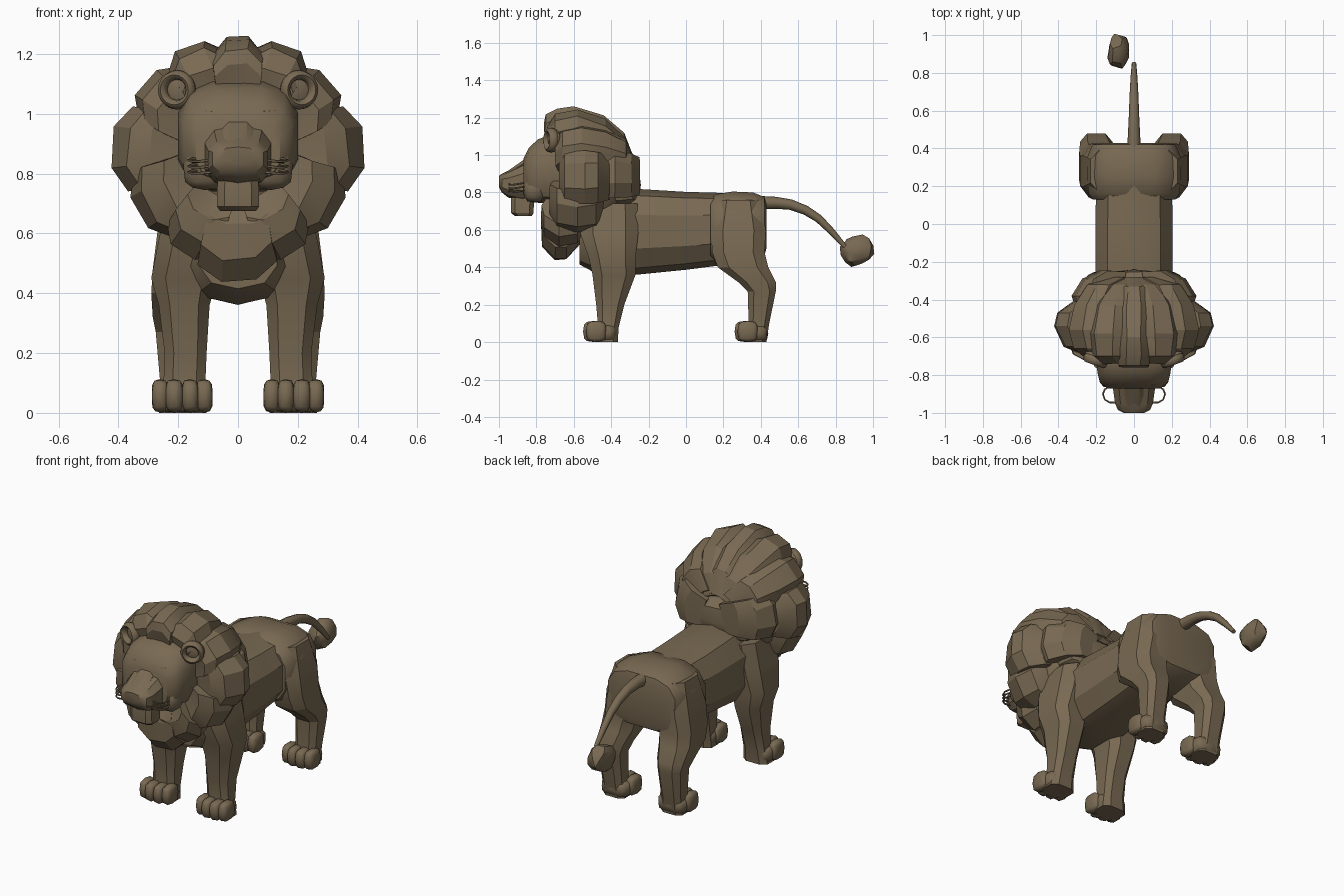
import bpy, bmesh, math, random
from mathutils import Matrix, Vector

random.seed(4)
cube = bpy.data.objects.get("Cube")
if cube:
    bpy.data.objects.remove(cube)

COLOR = (0.19, 0.142, 0.085, 1)
fur = bpy.data.materials.new("tawny_brown")
fur.use_nodes = True
fur.diffuse_color = COLOR
bsdf = fur.node_tree.nodes["Principled BSDF"]
bsdf.inputs["Base Color"].default_value = COLOR
bsdf.inputs["Roughness"].default_value = 0.8


def finish(name, bm, mirror=False, angle=30, bevel=0):
    bmesh.ops.recalc_face_normals(bm, faces=bm.faces)
    for f in bm.faces:
        f.smooth = True
    me = bpy.data.meshes.new(name)
    bm.to_mesh(me)
    bm.free()
    me.set_sharp_from_angle(angle=math.radians(angle))
    me.materials.append(fur)
    ob = bpy.data.objects.new(name, me)
    bpy.context.scene.collection.objects.link(ob)
    if bevel:
        b = ob.modifiers.new("soft_edges", "BEVEL")
        b.width, b.segments = bevel, 2
    if mirror:
        m = ob.modifiers.new("other_side", "MIRROR")
        m.use_mirror_merge = False
    return ob


def skin(bm, rings, closed=True):
    """Bridge equal rings of vertices and cap both ends."""
    n = len(rings[0])
    for a, b in zip(rings, rings[1:]):
        for i in range(n):
            j = (i + 1) % n
            bm.faces.new((a[i], a[j], b[j], b[i]))
    bm.faces.new(rings[0])
    bm.faces.new(rings[-1])


def loft(name, axis, sections, n=8, boxy=0.8, **kw):
    """Sections: (height along axis, centre u, centre v, half u, half v)."""
    bm = bmesh.new()
    rings = []
    for h, cu, cv, hu, hv in sections:
        ring = []
        for i in range(n):
            a = (i + 0.5) * math.tau / n
            c, s = math.cos(a), math.sin(a)
            k = math.cos(math.pi / n) ** boxy
            u = cu + hu * math.copysign(abs(c) ** boxy, c) / k
            v = cv + hv * math.copysign(abs(s) ** boxy, s) / k
            ring.append(bm.verts.new((u, v, h) if axis == "z" else (u, h, v)))
        rings.append(ring)
    skin(bm, rings)
    return finish(name, bm, **kw)


def blob(bm, at, size, boxy=0.8, jitter=0.0, tilt=(0, 0, 0), detail=2):
    """Faceted rounded lump."""
    verts = bmesh.ops.create_icosphere(bm, subdivisions=detail, radius=1)["verts"]
    rot = Matrix.Rotation(tilt[0], 3, "X") @ Matrix.Rotation(tilt[1], 3, "Y") @ Matrix.Rotation(tilt[2], 3, "Z")
    for v in verts:
        p = Vector([math.copysign(abs(c) ** boxy, c) * s for c, s in zip(v.co, size)])
        p *= 1 + random.uniform(-jitter, jitter)
        v.co = rot @ p + Vector(at)


def lump(name, at, size, mirror=False, angle=30, **kw):
    bm = bmesh.new()
    blob(bm, at, size, **kw)
    return finish(name, bm, mirror, angle)


def tube(name, points, radii, n=8, mirror=False):
    """Tapered tube along a path."""
    bm = bmesh.new()
    pts = [Vector(p) for p in points]
    rings = []
    for i, p in enumerate(pts):
        d = (pts[min(i + 1, len(pts) - 1)] - pts[max(i - 1, 0)]).normalized()
        side = Vector((0, 0, 1)).cross(d).normalized()
        up = d.cross(side)
        rings.append([bm.verts.new(p + radii[i] * (side * math.cos(a) + up * math.sin(a)))
                      for a in (k * math.tau / n for k in range(n))])
    skin(bm, rings)
    return finish(name, bm, mirror, 50)


def lock(name, angle, half, profile):
    """Mane lock: a ridged slab fanned around the head's long axis."""
    bm = bmesh.new()
    top = max(r for _, r in profile)
    rings = []
    for t, k in ((-1, 0.84), (-0.5, 0.98), (0.45, 1.0), (1, 0.86)):
        ring = []
        for y, r in profile:
            w = half * t * (0.5 + 0.5 * r / top) + random.uniform(-0.006, 0.006)
            yy = -0.54 + (y + 0.54) * (0.94 + 0.06 * k)
            ring.append(bm.verts.new((w, yy, r * k * random.uniform(0.985, 1.01))))
        rings.append(ring)
    skin(bm, rings)
    bmesh.ops.rotate(bm, verts=bm.verts, matrix=Matrix.Rotation(math.radians(angle), 3, "Y"))
    bmesh.ops.translate(bm, verts=bm.verts, vec=(0, 0, 0.87))
    finish(name, bm, mirror=angle not in (0, 180), angle=25)


# Body
loft("torso", "y", [(-.57, 0, .54, .13, .12), (-.47, 0, .57, .21, .2), (-.26, 0, .59, .205, .22),
                    (0, 0, .595, .205, .2), (.2, 0, .605, .2, .185)], n=10)
loft("rump", "y", [(.13, 0, .6, .22, .16), (.16, 0, .605, .24, .185), (.25, 0, .61, .25, .195),
                   (.36, 0, .615, .245, .185), (.42, 0, .62, .22, .155), (.43, 0, .62, .18, .12)],
     n=12, boxy=0.65, angle=40)

# Legs
loft("front_legs", "z", [(.74, .12, -.41, .11, .15), (.58, .15, -.41, .115, .155), (.45, .18, -.395, .11, .125),
                         (.36, .18, -.385, .085, .115), (.2, .175, -.405, .07, .075),
                         (.08, .18, -.415, .07, .055), (0, .185, -.425, .08, .06)], boxy=0.65, mirror=True)
loft("rear_legs", "z", [(.76, .13, .28, .1, .11), (.6, .16, .28, .11, .147), (.48, .18, .28, .105, .14),
                        (.4, .19, .305, .1, .135), (.32, .2, .38, .085, .1), (.27, .2, .405, .075, .075),
                        (.1, .195, .39, .065, .055), (0, .19, .375, .07, .055)],
     boxy=0.65, mirror=True)

# Paws with four toes each
for name, y in (("front_paws", -.55), ("rear_paws", .26)):
    bm = bmesh.new()
    blob(bm, (.187, y + .1, .048), (.088, .08, .048), boxy=0.5)
    for x, back, r in ((.113, .015, .029), (.16, 0, .029), (.213, 0, .031), (.26, .015, .029)):
        blob(bm, (x, y + .055 + back, .057), (r, .055, .056), boxy=0.6)
    finish(name, bm, mirror=True, angle=45)

# Tail and its loose tuft
tube("tail", [(0, .4, .745), (0, .48, .745), (0, .56, .735), (0, .64, .705), (0, .71, .66),
              (0, .78, .59), (0, .85, .51)], [.036, .032, .028, .025, .022, .018, .012])
lump("tail_tuft", (-.083, .915, .49), (.055, .088, .078), jitter=0.1, tilt=(.3, 0, 0))

# Head
loft("head", "y", [(-.55, 0, .91, .19, .17), (-.72, 0, .925, .2, .185), (-.79, 0, .915, .193, .17),
                   (-.84, 0, .9, .18, .14), (-.87, 0, .88, .14, .1)], n=12, boxy=0.65, angle=35)
loft("muzzle", "y", [(-.8, 0, .88, .115, .115), (-.88, 0, .855, .11, .095), (-.95, 0, .845, .1, .07),
                     (-.985, 0, .85, .085, .048), (-1.0, 0, .86, .055, .028)], n=10, boxy=0.7)
loft("nose_bridge", "y", [(-.8, 0, .96, .065, .06), (-.86, 0, .93, .05, .05),
                          (-.96, 0, .885, .05, .025), (-.998, 0, .87, .035, .015)], boxy=0.6)
loft("nose_tip", "z", [(.825, 0, -.975, .012, .018), (.85, 0, -.975, .035, .024),
                       (.875, 0, -.97, .055, .026), (.885, 0, -.965, .045, .02)], boxy=0.7)
loft("chin", "z", [(.675, 0, -.87, .06, .045), (.69, 0, -.875, .07, .06), (.75, 0, -.875, .07, .062),
                   (.8, 0, -.87, .065, .06)], boxy=0.5)
lump("cheeks", (.11, -.81, .82), (.075, .06, .075), mirror=True, boxy=0.7)
lump("brows", (.1, -.82, .995), (.06, .035, .025), mirror=True, tilt=(0, -.15, .25))
lump("eyes", (.1, -.845, .955), (.032, .024, .036), mirror=True, angle=60, boxy=1, detail=3)

# Whiskers curl sideways from the muzzle
for i, z in enumerate((.805, .825, .845)):
    tube("whiskers_%d" % (i + 1), [(.085, -.945, z), (.13, -.945, z - .004), (.155, -.93, z - .004),
                                   (.165, -.9, z), (.155, -.875, z + .004), (.13, -.86, z + .005)],
         [.005] * 5 + [.002], n=5, mirror=True)

# Ears: cupped disc with a rim
bm = bmesh.new()
blob(bm, (.2, -.7, 1.08), (.06, .022, .058), boxy=1, detail=3, tilt=(0, 0, .35))
rim = []
for i in range(20):
    a = i * math.tau / 20
    centre = Vector((math.cos(a), 0, math.sin(a)))
    rim.append([bm.verts.new(Matrix.Rotation(.35, 3, "Z") @ (centre * (.05 + .016 * math.cos(b))
                + Vector((0, .026 * math.sin(b) - .012, 0))) + Vector((.2, -.71, 1.08)))
                for b in (k * math.tau / 8 for k in range(8))])
for a, b in zip(rim, rim[1:] + rim[:1]):
    for k in range(8):
        bm.faces.new((a[k], a[(k + 1) % 8], b[(k + 1) % 8], b[k]))
finish("ears", bm, mirror=True, angle=60)

# Mane: core, collar and a fan of locks
lump("mane_core", (0, -.5, .87), (.3, .21, .3), boxy=0.9, jitter=0.03)
lump("mane_collar", (0, -.36, .84), (.25, .12, .13), boxy=0.7, jitter=0.02)
lock("crest_lock", 0, .085, [(-.72, .15), (-.76, .3), (-.75, .35), (-.69, .38), (-.6, .392), (-.44, .345),
                             (-.33, .25), (-.28, .12), (-.4, .05)])
lock("upper_locks", 25, .1, [(-.7, .16), (-.74, .3), (-.7, .37), (-.58, .395), (-.43, .34),
                             (-.32, .23), (-.28, .11), (-.4, .05)])
lock("temple_locks", 53, .11, [(-.67, .16), (-.7, .3), (-.66, .36), (-.56, .395), (-.43, .36),
                               (-.32, .28), (-.28, .14), (-.4, .05)])
lock("side_locks", 88, .14, [(-.66, .16), (-.68, .3), (-.65, .37), (-.54, .425), (-.47, .41),
                             (-.41, .32), (-.4, .12)])
lock("jaw_locks", 122, .13, [(-.7, .16), (-.73, .27), (-.69, .35), (-.58, .39), (-.48, .36),
                             (-.43, .26), (-.42, .12)])
lock("beard_side_locks", 152, .1, [(-.74, .16), (-.775, .24), (-.76, .32), (-.68, .385),
                                   (-.58, .36), (-.5, .22)])
lock("beard_lock", 180, .13, [(-.74, .16), (-.775, .24), (-.77, .36), (-.7, .435),
                              (-.64, .43), (-.56, .34), (-.5, .2)])
lock("back_locks", 84, .13, [(-.48, .1), (-.48, .3), (-.38, .325), (-.29, .27), (-.245, .18), (-.25, .06)])
